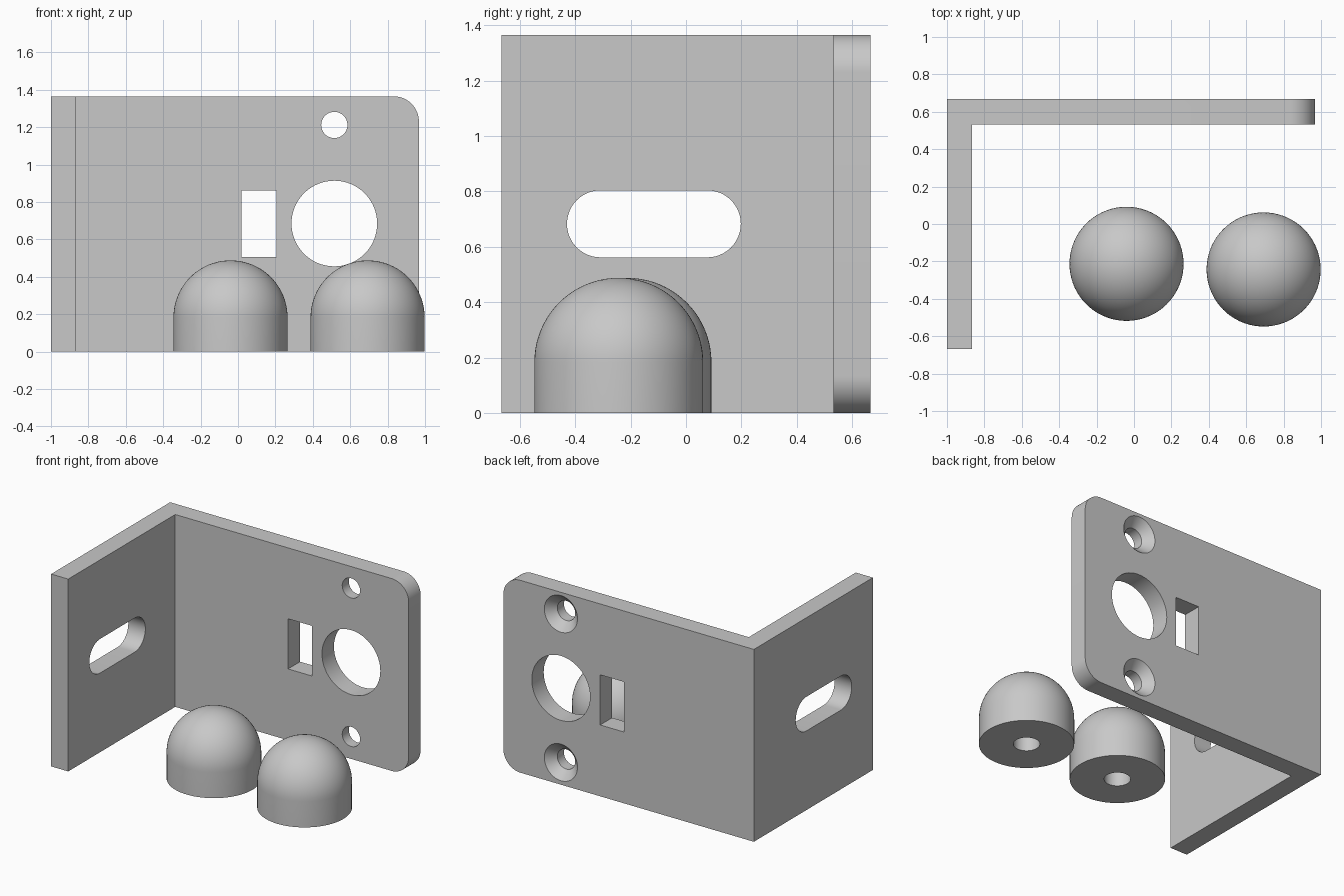
import bpy, bmesh, math
from mathutils import Matrix, Vector

if "Cube" in bpy.data.objects:
    bpy.data.objects.remove(bpy.data.objects["Cube"])

grey = bpy.data.materials.new("plain_grey")
grey.diffuse_color = (0.58, 0.58, 0.58, 1)
grey.use_nodes = True
grey.node_tree.nodes["Principled BSDF"].inputs["Base Color"].default_value = grey.diffuse_color

X0, X1, Y0, Y1 = -1.0, 0.967, -0.667, 0.667
T, H = 0.134, 1.365          # plate thickness and height


def make(name, bm):
    bmesh.ops.recalc_face_normals(bm, faces=bm.faces)
    me = bpy.data.meshes.new(name)
    bm.to_mesh(me)
    bm.free()
    ob = bpy.data.objects.new(name, me)
    bpy.context.collection.objects.link(ob)
    me.materials.append(grey)
    return ob


def prism(name, pts, direction):
    """Extrude a closed outline along a direction."""
    bm = bmesh.new()
    f = bm.faces.new([bm.verts.new(p) for p in pts])
    r = bmesh.ops.extrude_face_region(bm, geom=[f])
    vs = [v for v in r["geom"] if isinstance(v, bmesh.types.BMVert)]
    bmesh.ops.translate(bm, verts=vs, vec=Vector(direction))
    return name, bm


def lathe(name, profile, n, matrix):
    """Spin (radius, height) points about z; ends close on the axis."""
    bm = bmesh.new()
    rings = []
    for r, z in profile:
        if r == 0:
            rings.append([bm.verts.new((0, 0, z))] * n)
        else:
            rings.append([bm.verts.new((r * math.cos(2 * math.pi * i / n),
                                        r * math.sin(2 * math.pi * i / n), z)) for i in range(n)])
    for a, b in zip(rings, rings[1:]):
        for i in range(n):
            j = (i + 1) % n
            bm.faces.new(list(dict.fromkeys((a[i], a[j], b[j], b[i]))))
    bm.transform(matrix)
    return make(name, bm)


def smooth(ob):
    bpy.ops.object.select_all(action='DESELECT')
    ob.select_set(True)
    bpy.context.view_layer.objects.active = ob
    bpy.ops.object.shade_smooth_by_angle(angle=math.radians(30))


# L-shaped bracket with two rounded corners on the free end
outline = [(X0, Y0), (X0 + T, Y0), (X0 + T, Y1 - T), (X1, Y1 - T), (X1, Y1), (X0, Y1)]
name, bm = prism("bracket", [(x, y, 0) for x, y in outline], (0, 0, H))
corners = [e for e in bm.edges if all(v.co.x > X1 - 0.01 for v in e.verts)
           and abs(e.verts[0].co.y - e.verts[1].co.y) > 0.05]
bmesh.ops.bevel(bm, geom=corners, offset=0.134, segments=16, profile=0.5, affect='EDGES')
bracket = make(name, bm)

cutters = []
HX, HZ = 0.515, 0.685        # centre of the large round hole


def round_cut(name, z, profile):
    # lathe axis turned so height 0 is the rear face and positive is inward
    m = Matrix.Translation((HX, Y1, z)) @ Matrix.Rotation(math.pi / 2, 4, 'X')
    cutters.append(lathe(name, profile, 64, m))


# Large hole and two countersunk screw holes
round_cut("large_hole_cutter", HZ, [(0, -.1), (.229, -.1), (.229, .3), (0, .3)])
for z in (HZ - 0.527, HZ + 0.527):
    round_cut("screw_hole_cutter", z,
              [(0, -.02), (.15, -.02), (.07, .06), (.07, .3), (0, .3)])

# Rectangular window
rect = [(0.02, 0.506), (0.207, 0.506), (0.207, 0.862), (0.02, 0.862)]
cutters.append(make(*prism("window_cutter", [(x, 0.4, z) for x, z in rect], (0, 0.5, 0))))

# Slot in the side plate
slot = []
for cy, start in ((0.077, -90), (-0.309, 90)):
    for i in range(25):
        a = math.radians(start + 180 * i / 24)
        slot.append((-1.1, cy + 0.121 * math.cos(a), HZ - 0.002 + 0.121 * math.sin(a)))
cutters.append(make(*prism("slot_cutter", slot, (0.4, 0, 0))))

bpy.context.view_layer.objects.active = bracket
for c in cutters:
    mod = bracket.modifiers.new("cut", 'BOOLEAN')
    mod.operation, mod.solver, mod.object = 'DIFFERENCE', 'EXACT', c
    bpy.ops.object.modifier_apply(modifier=mod.name)
for c in cutters:
    bpy.data.objects.remove(c)
smooth(bracket)

# Two domed feet with a blind hole underneath
R, Z = 0.305, 0.183
foot = [(0, 0.24), (0.085, 0.24), (0.085, 0), (R, 0), (R, Z)]
foot += [(R * math.cos(math.pi / 2 * i / 20), Z + R * math.sin(math.pi / 2 * i / 20))
         for i in range(1, 20)] + [(0, Z + R)]
for i, (x, y) in enumerate(((-0.04, -0.213), (0.693, -0.243))):
    smooth(lathe("domed_foot_%d" % (i + 1), foot, 72, Matrix.Translation((x, y, 0))))
